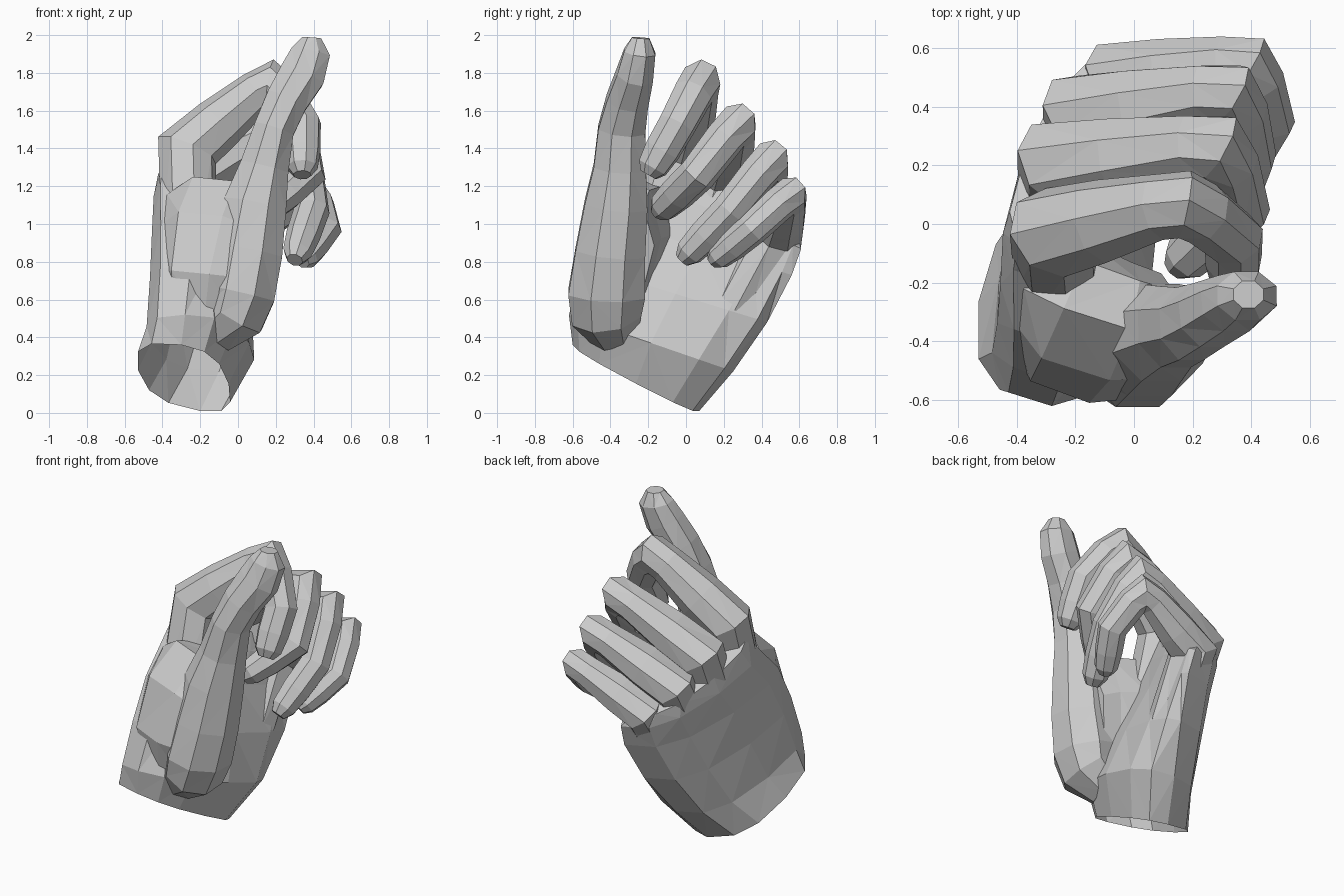
import bpy
import bmesh
from math import cos, sin, pi, copysign
from mathutils import Vector

cube = bpy.data.objects.get("Cube")
if cube:
    bpy.data.objects.remove(cube, do_unlink=True)

# One plain material for the whole hand
GREY = (0.6, 0.6, 0.6, 1)
plaster = bpy.data.materials.new("plaster_grey")
plaster.use_nodes = True
plaster.diffuse_color = GREY
shader = next(n for n in plaster.node_tree.nodes if n.type == "BSDF_PRINCIPLED")
shader.inputs["Base Color"].default_value = GREY
shader.inputs["Roughness"].default_value = 0.8


def loft(name, rings):
    """Skin a list of equally long point rings into a closed, faceted mesh."""
    bm = bmesh.new()
    loops = [[bm.verts.new(p) for p in ring] for ring in rings]
    count = len(loops[0])
    for low, high in zip(loops, loops[1:]):
        for i in range(count):
            j = (i + 1) % count
            bm.faces.new((low[i], low[j], high[j], high[i]))
    bm.faces.new(loops[-1])
    bm.faces.new(loops[0][::-1])
    bmesh.ops.triangulate(bm, faces=bm.faces)
    bmesh.ops.recalc_face_normals(bm, faces=bm.faces)
    mesh = bpy.data.meshes.new(name)
    bm.to_mesh(mesh)
    bm.free()
    mesh.materials.append(plaster)
    obj = bpy.data.objects.new(name, mesh)
    bpy.context.collection.objects.link(obj)
    return obj


def tube(name, centres, side_radii, up_radii, side, sides=8):
    """Sweep an oval along a path, widening it at the bends."""
    points = [Vector(c) for c in centres]
    rings = []
    for k, point in enumerate(points):
        before = point - points[k - 1] if k else points[1] - point
        after = points[k + 1] - point if k + 1 < len(points) else before
        before, after = before.normalized(), after.normalized()
        tangent = (before + after).normalized()
        across = (side - tangent * side.dot(tangent)).normalized()
        up = tangent.cross(across) / max(0.75, tangent.dot(after))
        ring = []
        for i in range(sides):
            angle = 2 * pi * (i + 0.5) / sides
            ring.append(point + across * cos(angle) * side_radii[k]
                        + up * sin(angle) * up_radii[k])
        rings.append(ring)
    return loft(name, rings)


def finger(name, root, knuckle, middle, end_joint, tip, radius):
    """A curled finger, starting inside the back of the hand."""
    root, knuckle, middle, end_joint, tip = map(
        Vector, (root, knuckle, middle, end_joint, tip))
    above = knuckle.lerp(middle, 0.8)
    below = middle.lerp(end_joint, 0.35)
    bend = middle.lerp((above + below) / 2, 0.4)
    path = [root, knuckle, knuckle.lerp(middle, 0.35), above, bend, below,
            end_joint, end_joint.lerp(tip, 0.5), end_joint.lerp(tip, 0.85), tip]
    taper = (1.4, 1.45, 1.35, 1.06, 1.05, 1.02, 0.95, 0.92, 0.78, 0.45)
    radii = [radius * t for t in taper]
    side = (middle - knuckle).cross(tip - middle).normalized()
    return tube(name, path, radii, radii, side)


# Fingers: root, knuckle, middle joint, end joint, tip, thickness
parts = [
    finger("index_finger", (-0.26, -0.2, 0.85), (-0.27, -0.03, 1.39),
           (0.18, 0.08, 1.77), (0.34, -0.05, 1.52), (0.34, -0.2, 1.26), 0.107),
    finger("middle_finger", (-0.25, 0.02, 0.75), (-0.25, 0.2, 1.25),
           (0.3, 0.28, 1.55), (0.36, 0.06, 1.26), (0.14, -0.15, 1.06), 0.104),
    finger("ring_finger", (-0.17, 0.14, 0.65), (-0.17, 0.37, 1.09),
           (0.34, 0.46, 1.36), (0.39, 0.23, 1.07), (0.3, -0.02, 0.81), 0.099),
    finger("little_finger", (-0.05, 0.25, 0.55), (-0.04, 0.49, 0.94),
           (0.4, 0.56, 1.17), (0.46, 0.35, 0.97), (0.34, 0.14, 0.8), 0.09),
]

# Thumb with the fleshy mound at its base
thumb_path = [(-0.12, -0.38, 0.43), (-0.02, -0.42, 0.52), (0.01, -0.42, 0.63),
              (0.05, -0.4, 0.85), (0.09, -0.37, 1.1), (0.14, -0.35, 1.3),
              (0.19, -0.34, 1.5), (0.255, -0.31, 1.65), (0.34, -0.27, 1.79),
              (0.385, -0.245, 1.91), (0.39, -0.24, 1.985)]
thumb_depth = (0.14, 0.2, 0.22, 0.2, 0.18, 0.15, 0.135, 0.12, 0.105, 0.09, 0.05)
thumb_width = (0.13, 0.17, 0.2, 0.2, 0.18, 0.14, 0.115, 0.12, 0.13, 0.11, 0.055)
parts.append(tube("thumb", thumb_path, thumb_depth, thumb_width, Vector((0, 1, 0))))

# Broad web of flesh between thumb and index knuckle, leaning back as it rises
parts.append(tube(
    "thumb_web", [(-0.36, -0.25, 0.84), (-0.25, -0.3, 0.85),
                  (-0.08, -0.37, 0.83), (0.06, -0.38, 0.8)],
    (0.14, 0.24, 0.23, 0.2), (0.34, 0.42, 0.42, 0.36), Vector((0, 1, -0.25))))


def squared(value):
    """Push a sine or cosine outward so that ovals become boxier."""
    return copysign(abs(value) ** 0.78, value)


def palm_ring(front, back, outer, inner, drop=0, sides=12):
    """Boxy oval from thumb edge to little-finger edge; outer is the hand's back."""
    front, back = Vector(front), Vector(back)
    centre, half = (front + back) / 2, (front - back) / 2
    ring = []
    for i in range(sides):
        angle = 2 * pi * i / sides
        depth = squared(sin(angle)) * (inner if i < sides / 2 else outer)
        ring.append(centre + half * squared(cos(angle))
                    + Vector((depth, 0, -drop * depth)))
    return ring


# Palm from the slanted wrist up to the knuckles
wrist = palm_ring((-0.3, -0.6, 0.36), (-0.2, 0.07, 0.01), 0.28, 0.2, drop=0.15)
hand = loft("hand", [
    wrist,
    palm_ring((-0.28, -0.62, 0.52), (-0.1, 0.25, 0.22), 0.27, 0.25),
    palm_ring((-0.25, -0.54, 0.78), (0, 0.43, 0.48), 0.3, 0.14),
    palm_ring((-0.25, -0.41, 1.02), (0.05, 0.56, 0.73), 0.3, 0.05),
    palm_ring((-0.27, -0.2, 1.22), (0.04, 0.61, 0.87), 0.27, 0.06),
    palm_ring((-0.29, -0.1, 1.34), (-0.03, 0.58, 0.96), 0.21, 0.08),
])

# Fuse every part into one skin
for part in parts:
    fuse = hand.modifiers.new(part.name, "BOOLEAN")
    fuse.operation = "UNION"
    fuse.solver = "EXACT"
    fuse.use_self = True
    fuse.object = part
evaluated = hand.evaluated_get(bpy.context.evaluated_depsgraph_get())
skin = bpy.data.meshes.new_from_object(evaluated)
hand.modifiers.clear()
hand.data = skin
for part in parts:
    bpy.data.objects.remove(part, do_unlink=True)

# Open the wrist by removing the faces that close it
normal = (wrist[4] - wrist[0]).cross(wrist[8] - wrist[0]).normalized()
bm = bmesh.new()
bm.from_mesh(skin)
lid = [f for f in bm.faces
       if all(abs((v.co - wrist[0]).dot(normal)) < 0.002 for v in f.verts)]
bmesh.ops.delete(bm, geom=lid, context="FACES")
bm.to_mesh(skin)
bm.free()
